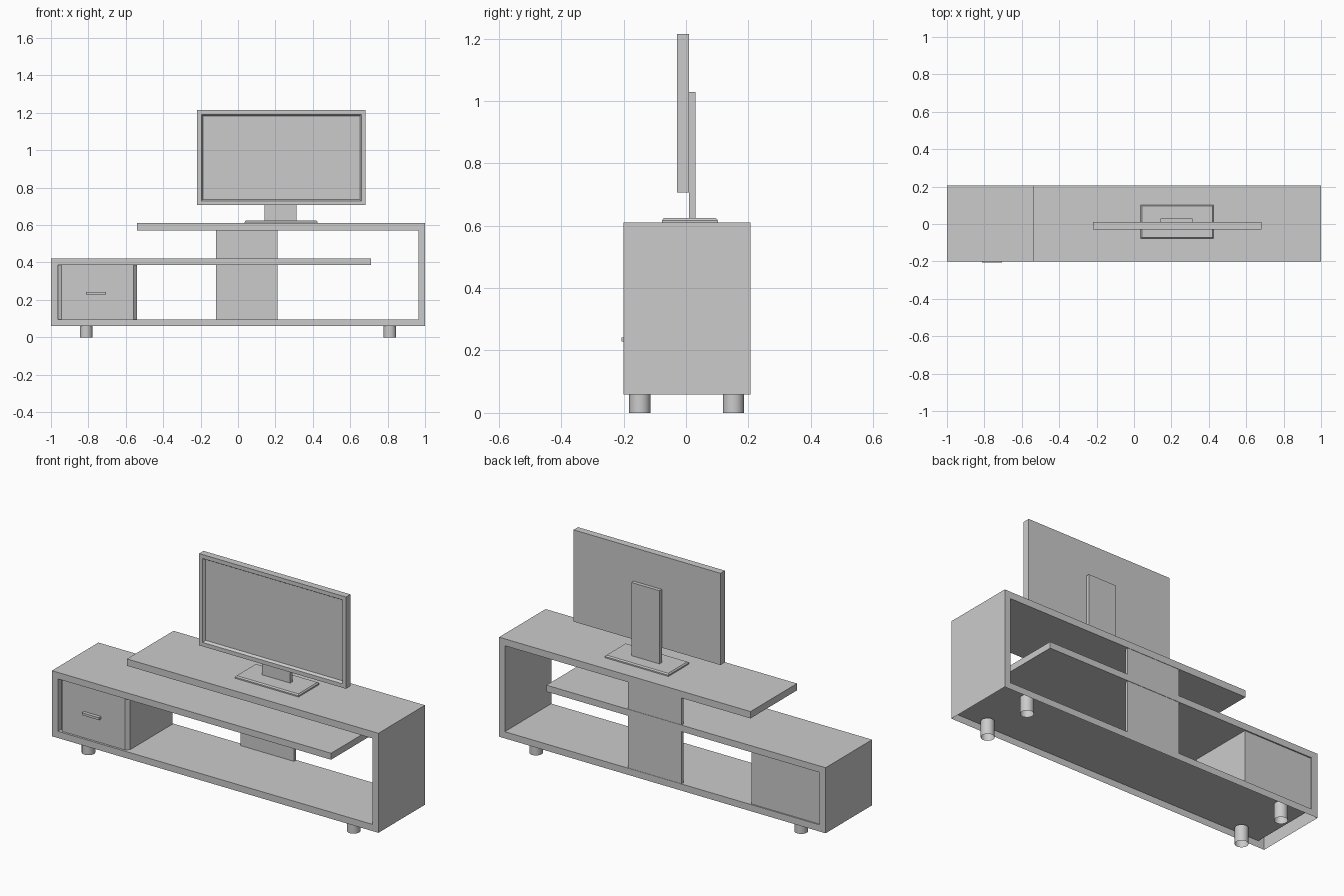
import bpy, bmesh

if "Cube" in bpy.data.objects:
    bpy.data.objects.remove(bpy.data.objects["Cube"])

FRONT, BACK = -0.2, 0.207


def finish(name, bm):
    bmesh.ops.recalc_face_normals(bm, faces=bm.faces)
    mesh = bpy.data.meshes.new(name)
    bm.to_mesh(mesh)
    bm.free()
    ob = bpy.data.objects.new(name, mesh)
    bpy.context.collection.objects.link(ob)
    return ob


def box_bm(x, y, z):
    bm = bmesh.new()
    for v in bmesh.ops.create_cube(bm, size=1)["verts"]:
        v.co = [r[0] if c < 0 else r[1] for c, r in zip(v.co, (x, y, z))]
    bm.normal_update()
    return bm


def box(name, x, y, z):
    return finish(name, box_bm(x, y, z))


# Cabinet: one folded board, extruded front to back, hollow with an open underside
profile = [(-1, .059), (1, .059), (1, .61), (-.54, .61), (-.54, .572),
           (.965, .572), (.965, .096), (-.963, .096), (-.963, .386),
           (.71, .386), (.71, .422), (-1, .422)]
bm = bmesh.new()
face = bm.faces.new([bm.verts.new((x, FRONT, z)) for x, z in profile])
ext = bmesh.ops.extrude_face_region(bm, geom=[face], use_keep_orig=True)
for v in ext["geom"]:
    if isinstance(v, bmesh.types.BMVert):
        v.co.y = BACK
underside = [f for f in bm.faces if all(v.co.z < .06 for v in f.verts)]
bmesh.ops.delete(bm, geom=underside, context='FACES_ONLY')
finish("cabinet_frame", bm)

# Back panels between the shelves
for name, z in (("lower_back_panel", (.096, .386)), ("upper_back_panel", (.422, .572))):
    box(name, (-.117, .212), (.187, BACK - .002), z)

# Drawer block with chamfered front uprights, and its handle
bm = box_bm((-.963, -.541), (-.188, .2), (.096, .386))
uprights = [e for e in bm.edges
            if all(v.co.y < 0 for v in e.verts)
            and abs(e.verts[0].co.z - e.verts[1].co.z) > .1]
bmesh.ops.bevel(bm, geom=uprights, offset=.018, segments=1, affect='EDGES')
finish("drawer", bm)
box("drawer_handle", (-.812, -.706), (-.207, -.188), (.229, .242))

# Feet: open tubes reaching up into the hollow base
for sx, side in ((-1, "left"), (1, "right")):
    for y, end in ((-.148, "front"), (.152, "back")):
        bpy.ops.mesh.primitive_cylinder_add(vertices=32, radius=.034, depth=.09,
                                            end_fill_type='NOTHING',
                                            location=(sx * .812, y, .045))
        foot = bpy.context.object
        foot.name = f"{end}_{side}_foot"
        bpy.ops.object.shade_smooth_by_angle()

# Television: slab with a bezel and a sunken screen
bm = box_bm((-.218, .682), (-.029, .01), (.706, 1.214))
screen = min(bm.faces, key=lambda f: f.calc_center_median().y)
bmesh.ops.inset_region(bm, faces=[screen], thickness=.031)
bmesh.ops.inset_region(bm, faces=[screen], thickness=.012)
for v in screen.verts:
    v.co.y += .014
finish("television", bm)

# Stand: neck and a base with a sloped rim
box("stand_neck", (.141, .313), (.01, .03), (.62, 1.029))
bm = box_bm((.036, .425), (-.077, .102), (.61, .617))
top = max(bm.faces, key=lambda f: f.calc_center_median().z)
bmesh.ops.inset_region(bm, faces=[top], thickness=.008)
for v in top.verts:
    v.co.z = .624
finish("stand_base", bm)
